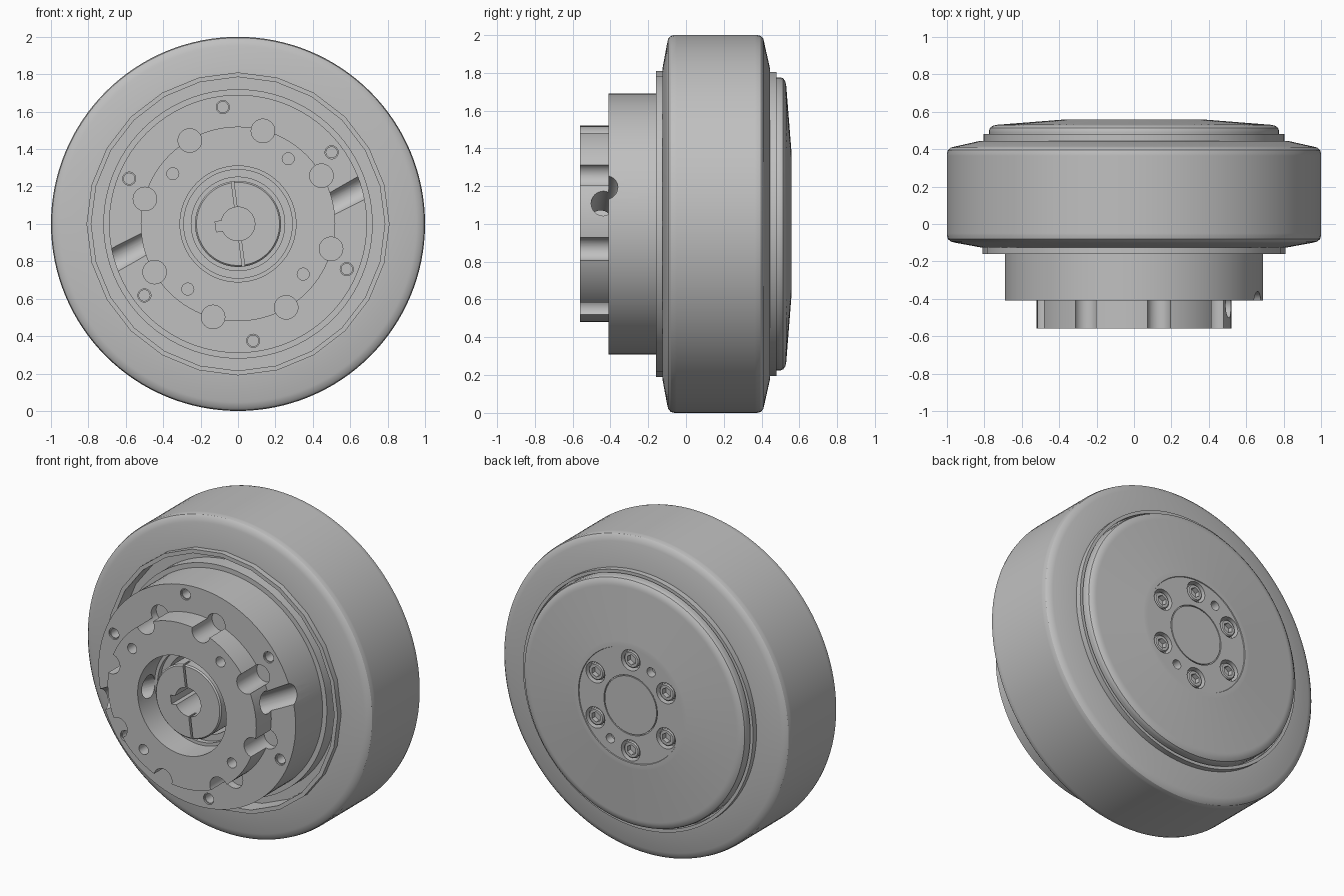
import bpy, bmesh
from math import radians, cos, sin, pi
from mathutils import Matrix, Vector

cube = bpy.data.objects.get("Cube")
if cube:
    bpy.data.objects.remove(cube)

SILVER = (0.527, 0.527, 0.527, 1)
grey = bpy.data.materials.new("silver_grey")
grey.use_nodes = True
grey.diffuse_color = SILVER
grey.node_tree.nodes["Principled BSDF"].inputs["Base Color"].default_value = SILVER

CENTRE = Vector((0, 0, 1))


def finish(bm, name):
    bmesh.ops.remove_doubles(bm, verts=bm.verts, dist=1e-5)
    bmesh.ops.recalc_face_normals(bm, faces=bm.faces)
    mesh = bpy.data.meshes.new(name)
    bm.to_mesh(mesh)
    bm.free()
    mesh.materials.append(grey)
    ob = bpy.data.objects.new(name, mesh)
    bpy.context.collection.objects.link(ob)
    return ob


def lathe(name, profile, segs=96, at=CENTRE):
    """Spin a closed (radius, y) profile around the axle."""
    bm = bmesh.new()
    rings = []
    for i in range(segs):
        a = 2 * pi * i / segs + pi / 2
        rings.append([bm.verts.new((at.x + r * cos(a), at.y + y, at.z + r * sin(a)))
                      for r, y in profile])
    n = len(profile)
    for i in range(segs):
        p, q = rings[i], rings[(i + 1) % segs]
        for j in range(n):
            k = (j + 1) % n
            if profile[j][0] == 0 and profile[k][0] == 0:
                continue
            if profile[j][0] == 0:
                bm.faces.new((p[j], p[k], q[k]))
            elif profile[k][0] == 0:
                bm.faces.new((p[j], p[k], q[j]))
            else:
                bm.faces.new((p[j], p[k], q[k], q[j]))
    return finish(bm, name)


def polar(radius, degrees, y=0):
    a = radians(degrees)
    return CENTRE + Vector((radius * cos(a), y, radius * sin(a)))


def add_rod(bm, start, end, r, segs=32):
    d = end - start
    m = Matrix.Translation((start + end) / 2) @ d.to_track_quat('Z', 'Y').to_matrix().to_4x4()
    bmesh.ops.create_cone(bm, cap_ends=True, segments=segs, radius1=r, radius2=r,
                          depth=d.length, matrix=m)


def rod_cutter(rods):
    bm = bmesh.new()
    for rod in rods:
        add_rod(bm, *rod)
    return finish(bm, "cutter")


def box_cutter(size, offset, degrees):
    bm = bmesh.new()
    m = (Matrix.Translation(CENTRE) @ Matrix.Rotation(radians(-degrees), 4, 'Y')
         @ Matrix.Translation(offset) @ Matrix.Diagonal((*size, 1)))
    bmesh.ops.create_cube(bm, size=1, matrix=m)
    return finish(bm, "cutter")


def cut(ob, cutter):
    cutter.hide_render = True
    mod = ob.modifiers.new("cut", 'BOOLEAN')
    mod.operation, mod.solver, mod.object = 'DIFFERENCE', 'EXACT', cutter
    bpy.context.view_layer.objects.active = ob
    bpy.ops.object.modifier_apply(modifier=mod.name)
    bpy.data.objects.remove(cutter)


parts = []

# Solid tyre with rounded shoulders
parts.append(lathe("tyre", [
    (.79, -.125), (.82, -.125), (.945, -.102), (.955, -.1), (.98, -.094), (.995, -.08),
    (1, -.06), (1, -.05), (1, .365), (1, .375), (.995, .395), (.98, .409), (.955, .415),
    (.945, .417), (.82, .445), (.79, .445)], 128))

# Rim, faceted in front and round at the back, and the web inside it
parts.append(lathe("front_rim", [(.785, -.16), (.81, -.16), (.81, 0), (.785, 0)], 24))
parts.append(lathe("rear_rim", [(.785, .3), (.805, .3), (.805, .48), (.785, .48)]))
parts.append(lathe("wheel_web", [(0, -.05), (.79, -.05), (.79, .44), (0, .44)]))

# Stepped hub with mounting boss and open bore
hub = lathe("hub", [
    (.31, -.56), (.52, -.56), (.52, -.41), (.69, -.41), (.69, -.14), (.72, -.14),
    (.72, 0), (0, 0), (0, -.2), (.25, -.2), (.25, -.36), (.29, -.36), (.29, -.39), (.31, -.39)])
holes = []
for i in range(8):      # scallops round the boss
    a = 75 + 45 * i
    holes.append((polar(.515, a, -.65), polar(.515, a, -.36), .063))
for i in range(6):      # flange holes
    a = 37.4 + 60 * i
    holes.append((polar(.63, a, -.5), polar(.63, a, -.3), .035))
for i in range(4):      # boss holes
    a = 52.4 + 90 * i
    holes.append((polar(.44, a, -.65), polar(.44, a, -.45), .032))
for s in (1, -1):       # slanted access channels to the clamp
    holes.append((CENTRE + Vector((s * .84, -.41, s * .29)),
                  CENTRE + Vector((s * .12, -.47, s * -.1)), .064))
cut(hub, rod_cutter(holes))
parts.append(hub)

# Thin threaded sleeves lining the flange holes
for i in range(6):
    parts.append(lathe("flange_hole_sleeve", [
        (.029, -.4), (.036, -.4), (.036, -.3), (.029, -.3)], 32, polar(.63, 37.4 + 60 * i)))

# Split clamping collar with keyed shaft bore
collar = lathe("clamp_collar", [
    (.09, -.5), (.222, -.5), (.23, -.492), (.23, -.19), (.09, -.19)])
cut(collar, box_cutter((.09, .7, .055), (-.075, -.35, 0), 7.4))
cut(collar, box_cutter((.013, .1, .6), (0, -.49, 0), 7.4))
parts.append(collar)

# Domed rear cover with a shallow bolt recess and a ring line round the centre plug
cover = lathe("rear_cover", [
    (0, .4), (.775, .4), (.775, .49), (.775, .5), (.77, .514), (.755, .525), (.735, .53),
    (.725, .531), (.395, .557), (.385, .558), (.362, .558), (.36, .553), (.187, .553),
    (.187, .543), (.181, .543), (.181, .553), (0, .553)])
holes = []
for i in range(6):
    a = 30 + 60 * i
    holes.append((polar(.285, a, .5), polar(.285, a, .6), .066))
for a in (120, 300):
    holes.append((polar(.285, a, .5), polar(.285, a, .6), .029))
cut(cover, rod_cutter(holes))
parts.append(cover)

# Socket screws sunk in the cover
for i in range(6):
    at = polar(.285, 30 + 60 * i)
    screw = lathe("cover_screw", [
        (0, .48), (.052, .48), (.052, .54), (.046, .546), (0, .546)], 32, at)
    cut(screw, rod_cutter([(at + Vector((0, .515, 0)), at + Vector((0, .6, 0)), .032, 6)]))
    parts.append(screw)

# Smooth round surfaces, crisp edges
for ob in bpy.context.view_layer.objects:
    ob.select_set(False)
for ob in parts:
    ob.select_set(True)
bpy.context.view_layer.objects.active = parts[0]
bpy.ops.object.shade_smooth_by_angle(angle=radians(30))
